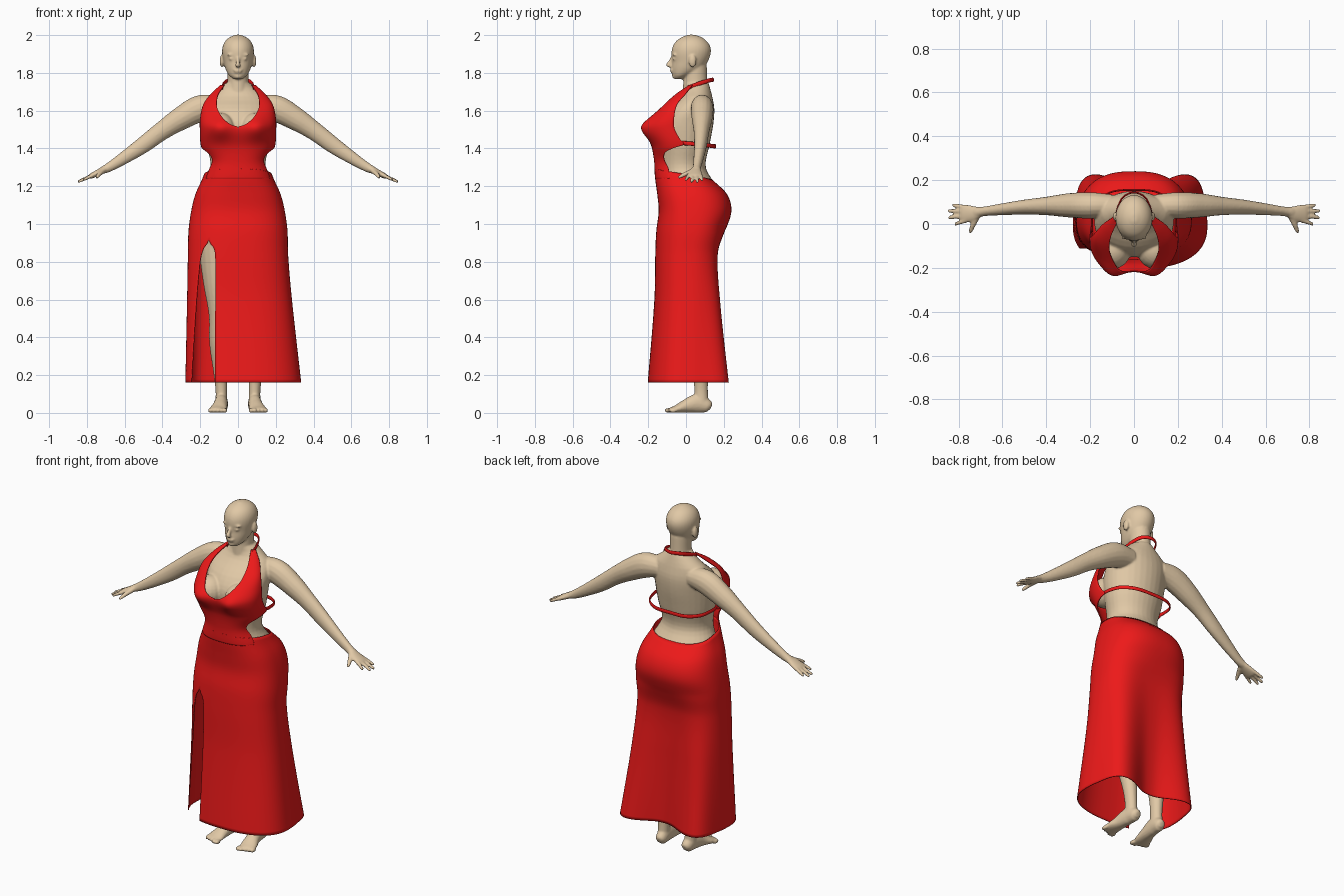
import bpy, bmesh
from math import sin, cos, asin, pi, exp, radians, copysign
from mathutils import Vector, Matrix


def material(name, rgb):
    m = bpy.data.materials.new(name)
    m.diffuse_color = (*rgb, 1)
    return m


SKIN = material("skin", (0.75, 0.58, 0.38))
RED = material("red_cloth", (0.85, 0.01, 0.01))


def at(keys, t):
    """Smooth interpolation of a key table whose first column is the parameter."""
    t = min(max(t, keys[0][0]), keys[-1][0])
    i = 0
    while i < len(keys) - 2 and t > keys[i + 1][0]:
        i += 1

    def tan(j, c):
        a, b = keys[max(j - 1, 0)], keys[min(j + 1, len(keys) - 1)]
        return (b[c] - a[c]) / (b[0] - a[0])
    p, q = keys[i], keys[i + 1]
    h = q[0] - p[0]
    u = (t - p[0]) / h
    return [(2*u**3 - 3*u*u + 1) * p[c] + (u**3 - 2*u*u + u) * h * tan(i, c)
            + (3*u*u - 2*u**3) * q[c] + (u**3 - u*u) * h * tan(i + 1, c) for c in range(1, len(p))]


def loft(bm, rings):
    vs = [[bm.verts.new(p) for p in r] for r in rings]
    n = len(vs[0])
    for a, b in zip(vs, vs[1:]):
        for k in range(n):
            bm.faces.new((a[k], a[(k + 1) % n], b[(k + 1) % n], b[k]))
    bm.faces.new(vs[0][::-1])
    bm.faces.new(vs[-1])


def stack(bm, keys, rows=40, n=32):
    """Horizontal oval sections: z, half width, front y, back y."""
    rings = []
    for r in range(rows + 1):
        z = keys[0][0] + (keys[-1][0] - keys[0][0]) * r / rows
        w, f, b = at(keys, z)
        rings.append([((w * cos(2*pi*k/n)), (f + b)/2 + (b - f)/2 * sin(2*pi*k/n), z) for k in range(n)])
    loft(bm, rings)


def tube(bm, pts, s=1, ref=(0, 1, 0), per=6, n=16):
    """Oval tube along points x, y, z, radius along ref, radius across."""
    keys = [(i, *p) for i, p in enumerate(pts)]
    ref = Vector(ref)
    rings = []
    for r in range((len(pts) - 1) * per + 1):
        t = r / per
        x, y, z, a, b = at(keys, t)
        d = (Vector(at(keys, t + .05)[:3]) - Vector(at(keys, t - .05)[:3])).normalized()
        e = (ref - d * ref.dot(d)).normalized()
        f = d.cross(e)
        ring = [Vector((x, y, z)) + e * a * cos(2*pi*k/n) + f * b * sin(2*pi*k/n) for k in range(n)]
        rings.append([(p.x * s, p.y, p.z) for p in ring])
    loft(bm, rings)


def ball(bm, c, r):
    m = Matrix.Translation(c) @ Matrix.Diagonal((*r, 1))
    bmesh.ops.create_uvsphere(bm, u_segments=20, v_segments=14, radius=1, matrix=m)


def finish(bm, name, mat):
    bmesh.ops.remove_doubles(bm, verts=bm.verts, dist=1e-5)
    bmesh.ops.recalc_face_normals(bm, faces=bm.faces)
    for f in bm.faces:
        f.smooth = True
    me = bpy.data.meshes.new(name)
    bm.to_mesh(me)
    bm.free()
    me.materials.append(mat)
    ob = bpy.data.objects.new(name, me)
    bpy.context.collection.objects.link(ob)
    return ob


# Body: torso, neck and head
bm = bmesh.new()
stack(bm, [(.84, .18, -.09, .15), (.95, .22, -.11, .18), (1.07, .222, -.11, .212), (1.2, .19, -.13, .16),
           (1.3, .146, -.135, .105), (1.42, .165, -.14, .125), (1.53, .178, -.15, .145),
           (1.61, .18, -.105, .15), (1.67, .155, -.035, .14), (1.71, .105, -.01, .13), (1.745, .066, -.01, .12)])
stack(bm, [(1.66, .07, -.02, .12), (1.74, .056, -.015, .113), (1.84, .056, -.01, .11)], 12)
stack(bm, [(1.767, .022, -.062, -.02), (1.785, .046, -.07, .02), (1.82, .066, -.076, .085), (1.86, .077, -.074, .115),
           (1.905, .084, -.077, .131), (1.94, .081, -.07, .128), (1.97, .066, -.05, .108),
           (1.99, .042, -.02, .08), (2.002, .012, .01, .045)])
# Face: nose, lips
tube(bm, [(0, -.068, 1.895, .006, .008), (0, -.084, 1.86, .009, .01), (0, -.095, 1.842, .01, .014),
          (0, -.08, 1.832, .005, .012)], n=12)
ball(bm, (0, -.073, 1.814), (.024, .012, .006))
ball(bm, (0, -.071, 1.804), (.02, .012, .006))
ball(bm, (0, -.06, 1.783), (.022, .014, .014))
for s in (1, -1):
    # Eye, brow, ear, bust
    ball(bm, (s*.033, -.06, 1.875), (.015, .012, .008))
    ball(bm, (s*.035, -.058, 1.896), (.024, .014, .006))
    ball(bm, (s*.086, .035, 1.862), (.011, .02, .033))
    ball(bm, (s*.095, -.115, 1.505), (.082, .09, .085))
    # Arm
    tube(bm, [(.1, .085, 1.625, .05, .055), (.2, .085, 1.612, .06, .07), (.3, .085, 1.56, .055, .062),
              (.4, .082, 1.495, .042, .05), (.5, .077, 1.42, .034, .044), (.6, .067, 1.352, .027, .034),
              (.68, .058, 1.302, .022, .025), (.72, .053, 1.283, .025, .019)], s)
    # Hand, fingers, thumb
    tube(bm, [(.7, .055, 1.292, .022, .018), (.735, .048, 1.275, .036, .017), (.775, .047, 1.255, .042, .014),
              (.787, .047, 1.25, .036, .011)], s)
    for y0, y1, x1, z1 in ((.015, .0, .82, 1.232), (.037, .03, .847, 1.222), (.058, .06, .85, 1.222), (.078, .085, .83, 1.23)):
        tube(bm, [(.765, y0, 1.26, .01, .01), ((.765 + x1)/2, (y0 + y1)/2, (1.262 + z1)/2, .0095, .0095),
                  (x1 - .006, y1, z1 + .003, .008, .008), (x1, y1, z1, .004, .004)], s, n=10, per=4)
    tube(bm, [(.715, .035, 1.28, .014, .014), (.732, .0, 1.266, .012, .013), (.745, -.032, 1.25, .009, .009),
              (.748, -.042, 1.244, .004, .005)], s, (0, 0, 1), n=10)
    # Leg
    tube(bm, [(.11, .04, 1.0, .11, .1), (.11, .035, .85, .1, .095), (.108, .03, .68, .08, .075),
              (.103, .03, .52, .056, .052), (.1, .055, .37, .058, .052), (.093, .075, .22, .042, .038),
              (.088, .08, .12, .036, .031), (.088, .08, .05, .04, .032)], s)
    # Foot and toes
    tube(bm, [(.083, .132, .028, .015, .015), (.084, .115, .036, .035, .03), (.088, .06, .05, .05, .035),
              (.095, .0, .036, .036, .039), (.105, -.05, .021, .021, .047), (.108, -.085, .014, .013, .045)],
         s, (0, 0, 1))
    for k in range(5):
        ball(bm, (s*(.069 + .02*k), -.092 + .006*k*(k > 1), .013), (.012 - .0008*k, .022, .013))
body = finish(bm, "body", SKIN)
rm = body.modifiers.new("blend", 'REMESH')
rm.mode = 'VOXEL'
rm.voxel_size = .006
rm.use_smooth_shade = True
sm = body.modifiers.new("soften", 'SMOOTH')
sm.factor = .5
sm.iterations = 3

# Dress sections: z, half width, centre x, front y, side y, back y
DRESS = [(.16, .31, .028, -.2, .02, .222), (.6, .278, .008, -.165, .02, .185), (.84, .264, 0, -.16, .02, .175),
         (.96, .26, 0, -.155, .03, .205), (1.07, .245, 0, -.142, .03, .238), (1.16, .222, 0, -.15, .02, .213),
         (1.25, .182, 0, -.162, 0, .125), (1.33, .16, 0, -.166, -.01, .11), (1.41, .193, 0, -.18, -.03, .12),
         (1.51, .2, 0, -.215, -.06, .12), (1.57, .197, 0, -.178, -.06, .12), (1.635, .18, 0, -.12, -.045, .12),
         (1.69, .14, 0, -.06, 0, .12), (1.735, .09, 0, .012, .035, .12)]
OUTER = [(1.24, 62), (1.29, 62), (1.345, 53), (1.38, 60), (1.405, 82), (1.42, 95), (1.45, 92), (1.5, 90), (1.735, 90)]
INNER = [(1.515, 0), (1.522, .03), (1.54, .06), (1.57, .088), (1.62, .111), (1.68, .106), (1.735, .072)]
SLIT_L = [(.16, -.245), (.5, -.225), (.8, -.2), (.87, -.182), (.905, -.155)]
SLIT_R = [(.16, -.12), (.5, -.12), (.82, -.12), (.87, -.128), (.905, -.155)]


def cloth(th, z):
    rx, cx, yf, cy, yb = at(DRESS, z)
    s, c = sin(th), cos(th)
    x = rx * copysign(abs(s) ** .8, s)
    y = ((yf if c > 0 else yb) - cy) * abs(c) ** .8
    y += (c <= 0) * 0
    y = y if c > 0 else abs(y)
    if c > 0:
        y = (yf - cy) * abs(c) ** .8
    # Hanging folds behind the legs
    phi = (th % (2*pi)) - pi
    w = min(max((.98 - z) / .82, 0), 1) ** .8
    k = 1 - .32 * w * cos(4 * phi) * exp(-(phi / 1.1) ** 2)
    y = cy + y * k
    x = cx + x * (1 + (k - 1) * .5)
    y -= .03 * exp(-((abs(x) - .1) / .055) ** 2 - ((z - 1.51) / .06) ** 2)
    return x, y, z


def angle_at(x, z):
    rx, cx = at(DRESS, z)[:2]
    return copysign(asin(min(abs(x - cx) / rx, 1) ** 1.25), x - cx)


def sheet(name, rows, cols, point):
    bm = bmesh.new()
    g = [[bm.verts.new(point(r / rows, c / cols)) for c in range(cols + 1)] for r in range(rows + 1)]
    for a, b in zip(g, g[1:]):
        for k in range(cols):
            bm.faces.new((a[k], a[k + 1], b[k + 1], b[k]))
    return finish(bm, name, RED)


def skirt_point(v, u):
    zs = .16 + (1.29 - .16) * v
    a = angle_at(at(SLIT_R, zs)[0], zs)
    b = angle_at(at(SLIT_L, zs)[0], zs) + 2*pi
    th = a + (b - a) * u
    return cloth(th, .16 + (1.105 + .03 * cos(th)) * v)


def bodice_point(v, u):
    z = 1.24 + .495 * v
    a = angle_at(max(at(INNER, z)[0], 0), z) if z > 1.515 else 0
    b = radians(at(OUTER, z)[0])
    return cloth(a + (b - a) * u, z)


def thicken(ob):
    m = ob.modifiers.new("thickness", 'SOLIDIFY')
    m.thickness = .005
    m.offset = 0


# Skirt with slit, and mirrored halter bodice
thicken(sheet("skirt", 60, 120, skirt_point))
bodice = sheet("bodice", 70, 28, bodice_point)
bodice.modifiers.new("mirror", 'MIRROR')
thicken(bodice)

# Neck strap and back band
for name, half in (("neck_strap", [(.083, .012, 1.722), (.078, .06, 1.74), (.058, .112, 1.757), (.03, .136, 1.763)]),
                   ("back_band", [(.19, -.035, 1.43), (.19, .03, 1.425), (.168, .1, 1.418), (.1, .147, 1.412)])):
    last = half[-1]
    path = half + [(0, last[1] + .008, last[2])] + [(-x, y, z) for x, y, z in reversed(half)]
    bm = bmesh.new()
    tube(bm, [(*p, .011, .004) for p in path], 1, (0, 0, 1), n=12)
    finish(bm, name, RED)
